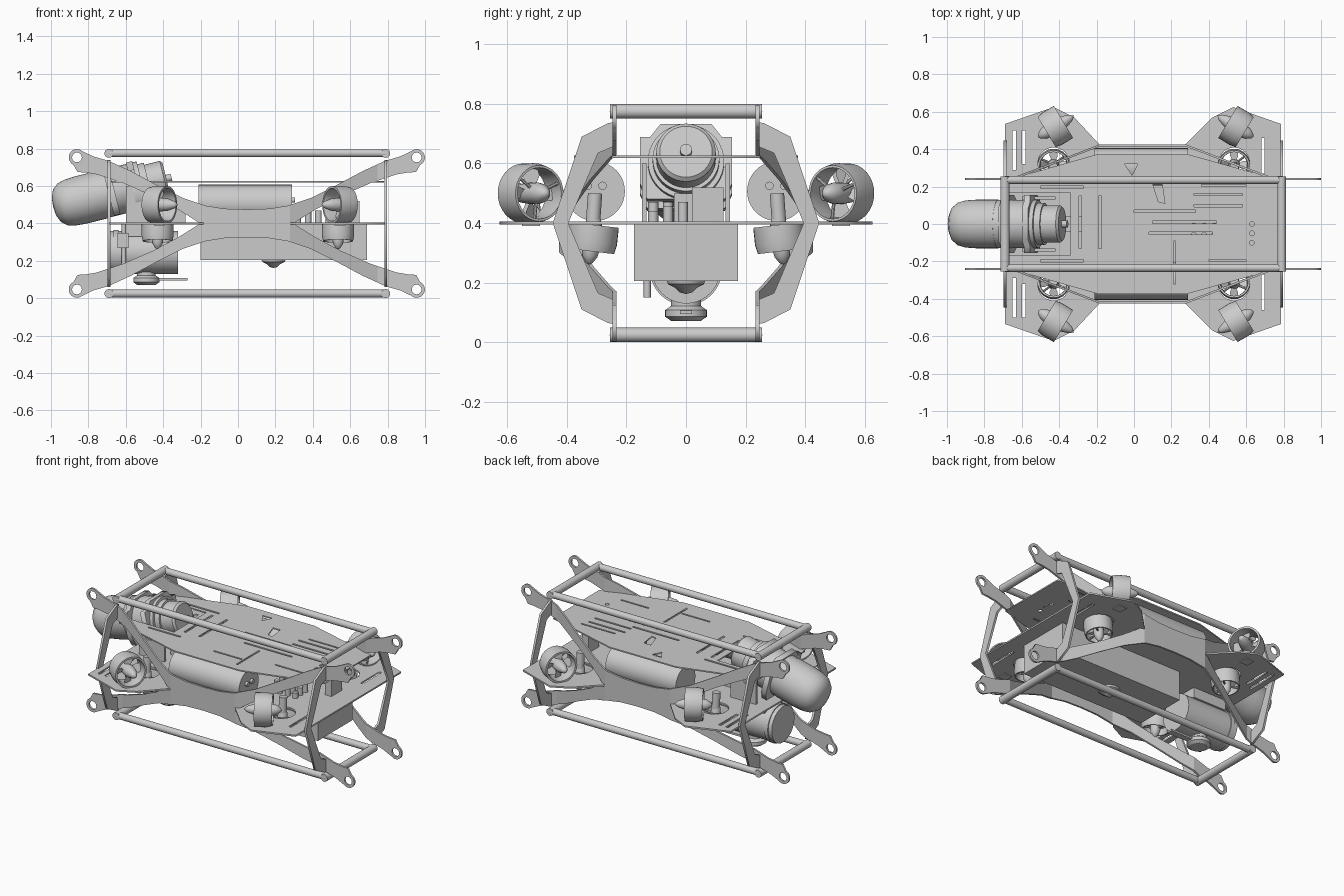
import bpy, bmesh, math
from mathutils import Matrix, Vector

if "Cube" in bpy.data.objects:
    bpy.data.objects.remove(bpy.data.objects["Cube"])

CX = 0.047  # middle of the frame along x


def finish(name, bm, smooth=False):
    bmesh.ops.remove_doubles(bm, verts=bm.verts, dist=0.0002)
    bmesh.ops.recalc_face_normals(bm, faces=bm.faces)
    me = bpy.data.meshes.new(name)
    bm.to_mesh(me)
    bm.free()
    ob = bpy.data.objects.new(name, me)
    bpy.context.collection.objects.link(ob)
    if smooth:
        bpy.ops.object.select_all(action='DESELECT')
        ob.select_set(True)
        bpy.context.view_layer.objects.active = ob
        bpy.ops.object.shade_smooth_by_angle(angle=math.radians(35))
    return ob


def aim(pos, direction):
    return Matrix.Translation(pos) @ Vector(direction).to_track_quat('Z', 'Y').to_matrix().to_4x4()


def lathe(name, profile, mat, closed=False, seg=32):
    """Revolve (radius, height) points about local z."""
    bm = bmesh.new()
    rings = [[bm.verts.new(mat @ Vector((r * math.cos(a), r * math.sin(a), h)))
              for a in [2 * math.pi * i / seg for i in range(seg)]] for r, h in profile]
    pairs = list(zip(rings, rings[1:])) + ([(rings[-1], rings[0])] if closed else [])
    for p, q in pairs:
        for i in range(seg):
            j = (i + 1) % seg
            bm.faces.new((p[i], p[j], q[j], q[i]))
    return finish(name, bm, True)


def rod(name, a, b, r, seg=24):
    a, b = Vector(a), Vector(b)
    n = (b - a).length
    return lathe(name, [(0, 0), (r, 0), (r, n), (0, n)], aim(a, b - a), seg=seg)


def box(name, x0, x1, y0, y1, z0, z1):
    bm = bmesh.new()
    m = Matrix.Translation(((x0 + x1) / 2, (y0 + y1) / 2, (z0 + z1) / 2))
    bmesh.ops.create_cube(bm, size=1, matrix=m @ Matrix.Diagonal((x1 - x0, y1 - y0, z1 - z0, 1)))
    return finish(name, bm)


def circle(x, y, r, n=24):
    return [(x + r * math.cos(2 * math.pi * i / n), y + r * math.sin(2 * math.pi * i / n)) for i in range(n)]


def rect(x0, x1, y0, y1):
    return [(x0, y0), (x1, y0), (x1, y1), (x0, y1)]


def plate(name, outline, holes, thick, place, cuts=()):
    """Flat sheet with holes; place maps local points to the model."""
    cu = bpy.data.curves.new(name, 'CURVE')
    cu.dimensions, cu.fill_mode, cu.extrude = '2D', 'BOTH', thick / 2
    for loop in [outline] + list(holes):
        sp = cu.splines.new('POLY')
        sp.points.add(len(loop) - 1)
        for p, c in zip(sp.points, loop):
            p.co = (c[0], c[1], 0, 1)
        sp.use_cyclic_u = True
    tmp = bpy.data.objects.new(name + "_curve", cu)
    bpy.context.collection.objects.link(tmp)
    me = bpy.data.meshes.new_from_object(tmp.evaluated_get(bpy.context.evaluated_depsgraph_get()))
    bpy.data.objects.remove(tmp)
    bm = bmesh.new()
    bm.from_mesh(me)
    bmesh.ops.remove_doubles(bm, verts=bm.verts, dist=0.0002)
    for c in cuts:
        bmesh.ops.bisect_plane(bm, geom=bm.verts[:] + bm.edges[:] + bm.faces[:],
                               plane_co=(c, 0, 0), plane_no=(1, 0, 0))
    for v in bm.verts:
        v.co = place(v.co)
    return finish(name, bm)


# Bent X-shaped side panels with lifting eyes
arc = [(0.908 + 0.044 * math.cos(math.radians(a)), 0.353 + 0.044 * math.sin(math.radians(a)))
       for a in range(130, -75, -15)]
quarter = ([(0, .075), (.12, .079), (.22, .095), (.34, .135), (.48, .205), (.62, .28), (.74, .335), (.82, .358)]
           + arc + [(.905, .275), (.86, .272), (.8, .262), (.66, .215), (.5, .145), (.36, .07), (.28, .02)])
right = quarter + [(.25, 0)] + [(u, -w) for u, w in reversed(quarter)]
left = [(-u, w) for u, w in reversed(right)]
xpanel = right + left[1:-1]
eyes = [circle(sx * .908, sz * .353, .026) for sx in (-1, 1) for sz in (-1, 1)]
bends = (-.70, -.23, .23, .70)


def bend(u):
    return .42 - .18 * min(1, max(0, (abs(u) - .23) / .47))


for s, n in ((-1, "front"), (1, "back")):
    plate(n + "_side_panel", xpanel, eyes, .012,
          lambda v, s=s: Vector((v.x + CX, s * bend(v.x) + v.z, v.y + .4)), bends)
    # long rails
    for z in (.025, .775):
        rod(n + "_long_rail", (-.69, s * .235, z), (.795, s * .235, z), .021)

# End hoops and cross rails
half = [(.235, .34), (.262, .335), (.35, .29), (.447, 0), (.35, -.29), (.262, -.335), (.235, -.34),
        (.235, -.26), (.295, -.235), (.395, 0), (.295, .235), (.235, .26)]
for x in (-.69, .79):
    for z in (.025, .775):
        rod("cross_rail", (x, -.255, z), (x, .255, z), .024)
    for s in (-1, 1):
        plate("hoop_side", [(s * y, z) for y, z in half], [], .014,
              lambda v, x=x: Vector((x + v.z, v.x, v.y + .4)))

# Main deck with thruster openings and slots
TX = (-.43, .535)
up = [(.785, .535), (.53, .625), (.42, .57), (.27, .42), (-.18, .42), (-.32, .57), (-.43, .625), (-.69, .535)]
deck = up + [(x, -y) for x, y in reversed(up)]
holes = [circle(x, s * .325, .084) for x in TX for s in (-1, 1)]
for s in (-1, 1):
    for x, a, b in ((-.64, .29, .50), (-.59, .32, .50), (.69, .27, .46)):
        holes.append(rect(x - .009, x + .009, *sorted((s * a, s * b))))
plate("main_deck", deck, holes, .01, lambda v: Vector((v.x, v.y, v.z + .4)))

# Upper deck with notch for the camera pod
upper = [(.78, -.235), (.78, .235), (.28, .375), (-.19, .375), (-.68, .235), (-.68, .165), (-.34, .165),
         (-.34, -.165), (-.68, -.165), (-.68, -.235), (-.19, -.375), (.28, -.375)]
slots = [rect(-.295, -.28, -.13, .15), rect(-.19, -.175, -.13, .15), rect(0, .33, .062, .074),
         rect(.1, .44, .004, .016), rect(.08, .42, -.056, -.044), rect(.21, .222, -.32, -.09),
         rect(.32, .58, .092, .104), rect(.32, .58, .152, .164), rect(.36, .6, .2, .21),
         rect(-.5, -.27, .19, .202), rect(-.5, -.27, -.202, -.19), rect(0, .2, -.25, -.24),
         rect(.4, .6, -.2, -.19), [(.1, .215), (.15, .215), (.165, .11), (.13, .12)],
         [(-.05, .32), (.02, .32), (-.01, .26)]]
slots += [circle(.63, y, .013, 12) for y in (-.1, -.05, 0)]
plate("upper_deck", upper, slots, .008, lambda v: Vector((v.x, v.y, v.z + .622)))

# Thrusters: duct, hub and propeller blades
duct = [(.100, -.05), (.101, .02), (.094, .055), (.086, .055), (.082, 0), (.088, -.05)]
hub = [(0, -.115), (.018, -.095), (.032, -.055), (.036, -.01), (.036, .045), (.03, .075), (.014, .1), (0, .108)]


def thruster(name, pos, direction, k=1.0):
    m = aim(pos, direction) @ Matrix.Scale(k, 4)
    lathe(name + "_duct", duct, m, True)
    lathe(name + "_hub", hub, m, seg=20)
    bm = bmesh.new()
    for i in range(4):  # twisted blades
        r = m @ Matrix.Rotation(i * math.pi / 2, 4, 'Z')
        pts = [(.03, -.012, .012), (.03, .012, -.012), (.06, .026, -.012), (.083, .022, -.006),
               (.083, -.022, .006), (.06, -.026, .012)]
        bm.faces.new([bm.verts.new(r @ Vector(p)) for p in pts])
    bmesh.ops.solidify(bm, geom=bm.faces[:], thickness=.004)
    finish(name + "_blades", bm)
    for i in range(3):  # duct struts
        r = m @ Matrix.Rotation(i * 2.094 + .4, 4, 'Z')
        rod(name + "_strut", r @ Vector((.03, 0, .04)), r @ Vector((.088, 0, .04)), .006, 8)


for x, d in zip(TX, (-1, 1)):
    for s in (-1, 1):
        thruster("corner_thruster", (x + .01, s * .52, .5), (d, -s * .6, 0))
        thruster("vertical_thruster", (x, s * .315, .352), (0, s * .12, -1), .85)
        rod("vertical_thruster_mount", (x, s * .315, .36), (x, s * .305, .50), .024)
        box("thruster_bracket", x - .02, x + .04, s * .52 - .03, s * .52 + .03, .39, .412)

# Buoyancy canisters with end ports
for s in (-1, 1):
    rod("canister", (-.21, s * .305, .507), (.29, s * .305, .507), .1, 40)
    for y in (.28, .33):
        rod("canister_port", (.28, s * y, .525), (.305, s * y, .525), .014, 16)

# Electronics box, connectors and bottom sensor
box("equipment_box", -.2, .69, -.175, .175, .205, .395)
box("power_unit", .605, .65, .02, .125, .4, .52)
for i in range(4):
    for j, y in enumerate((-.11, -.06, -.01)):
        x = .32 + i * .055
        rod("connector", (x, y, .4), (x, y, .44 + .015 * ((i + j) % 3)), .017, 12)
lathe("bottom_sensor", [(0, -.045), (.02, -.04), (.035, -.025), (.06, -.012), (.065, 0), (.065, .02), (0, .02)],
      aim((.19, 0, .207), (0, 0, 1)))

# Lower canister with sensor head and rod
rod("lower_canister", (-.69, 0, .245), (-.32, 0, .245), .115, 40)
rod("lower_canister_flange", (-.665, 0, .245), (-.64, 0, .245), .121, 40)
box("lower_canister_mount", -.62, -.38, -.09, .09, .33, .396)
lathe("altimeter_head", [(0, 0), (.05, 0), (.07, .014), (.07, .036), (.05, .05), (.05, .07), (0, .07)],
      aim((-.49, 0, .072), (0, 0, 1)))
box("altimeter_arm", -.46, -.27, -.02, .02, .095, .107)
rod("small_probe", (-.61, -.13, .15), (-.61, -.13, .395), .012, 12)
box("probe_clamp", -.645, -.585, -.15, -.11, .27, .35)

# Tilted camera pod at the end
tilt = math.radians(14)
axis = Vector((math.cos(tilt), 0, math.sin(tilt)))
base = Vector((-.55, 0, .598))
pod = aim(base, axis)
lathe("camera_dome", [(0, -.452), (.05, -.447), (.09, -.43), (.115, -.4), (.126, -.36), (.13, -.3), (.13, -.18),
                      (0, -.18)], pod, seg=40)
lathe("camera_body", [(0, -.2), (.128, -.2), (.128, .04), (.112, .04), (.112, .075), (.1, .075), (.1, .16),
                      (.088, .172), (0, .172)], pod, seg=40)
rod("camera_port", base + axis * .17, base + axis * .2, .02, 16)
clamp = rect(-.155, .155, -.115, .105)
cm = Matrix.Translation(base) @ Matrix.Rotation(-tilt, 4, 'Y')
for t in (-.13, 0):  # pod clamps
    plate("camera_clamp", [(-.155, -.07), (-.13, -.125), (.13, -.125), (.155, -.07), (.155, .09), (.12, .09),
                           (.085, .135), (-.085, .135), (-.12, .09), (-.155, .09)], [], .035,
          lambda v, t=t: cm @ Vector((v.z + t, v.x, v.y)))
for s in (-1, 1):
    box("camera_support", -.6, -.42, s * .14 - .008, s * .14 + .008, .4, .6)
box("camera_rear_shelf", -.45, -.28, -.04, .04, .405, .5)
